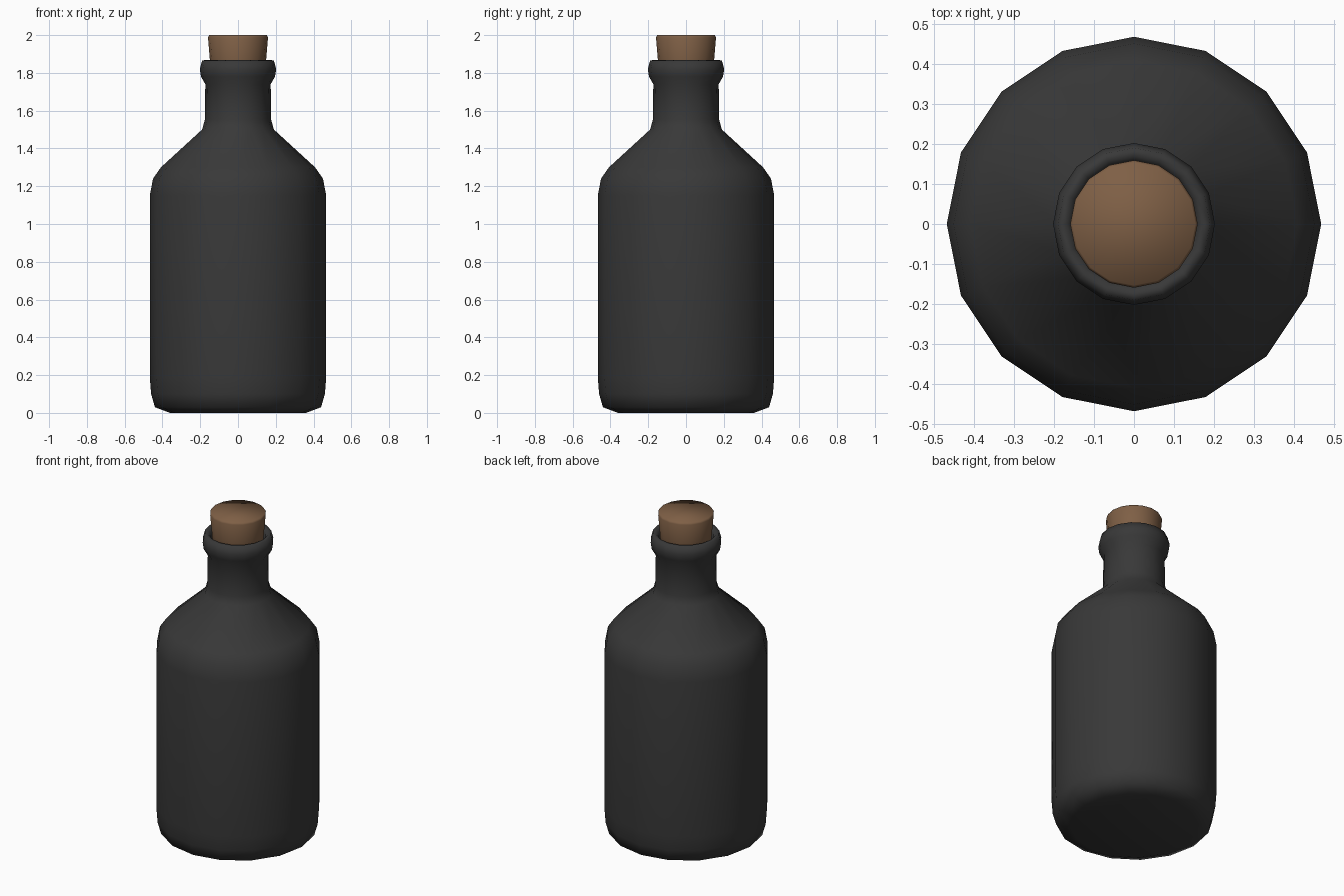
import bpy, bmesh
from math import cos, sin, tau

SIDES = 16

cube = bpy.data.objects.get("Cube")
if cube:
    bpy.data.objects.remove(cube, do_unlink=True)


def material(name, rgb, roughness):
    mat = bpy.data.materials.new(name)
    mat.use_nodes = True
    mat.diffuse_color = (*rgb, 1)
    bsdf = mat.node_tree.nodes["Principled BSDF"]
    bsdf.inputs["Base Color"].default_value = (*rgb, 1)
    bsdf.inputs["Roughness"].default_value = roughness
    return mat


def lathe(name, profile, mat):
    """Turn (radius, height) points about z and cap both ends."""
    bm = bmesh.new()
    rings = [[bm.verts.new((r * cos(tau * i / SIDES), r * sin(tau * i / SIDES), z))
              for i in range(SIDES)] for r, z in profile]
    for low, high in zip(rings, rings[1:]):
        for i in range(SIDES):
            j = (i + 1) % SIDES
            bm.faces.new((low[i], low[j], high[j], high[i]))
    bm.faces.new(rings[0][::-1])
    bm.faces.new(rings[-1])
    for face in bm.faces:
        face.smooth = True
    mesh = bpy.data.meshes.new(name)
    bm.to_mesh(mesh)
    bm.free()
    mesh.materials.append(mat)
    obj = bpy.data.objects.new(name, mesh)
    bpy.context.collection.objects.link(obj)
    return obj


glass = material("charcoal glass", (0.04, 0.04, 0.04), 0.4)
cork = material("brown cork", (0.21, 0.115, 0.06), 0.9)

# Bottle: base, body, shoulder, neck, rolled lip and the inside of the mouth
lathe("bottle", [
    (0.36, 0), (0.44, 0.03), (0.46, 0.1), (0.467, 0.19),
    (0.467, 1.15), (0.45, 1.24), (0.408, 1.3),
    (0.19, 1.5), (0.176, 1.55), (0.173, 1.74),
    (0.196, 1.78), (0.202, 1.82), (0.19, 1.866),
    (0.17, 1.868), (0.155, 1.85), (0.145, 1.8), (0.145, 1.7),
], glass)

# Tapered stopper with a softened top edge
lathe("stopper", [
    (0.14, 1.72), (0.149, 1.87), (0.159, 1.988), (0.153, 2.0),
], cork)
